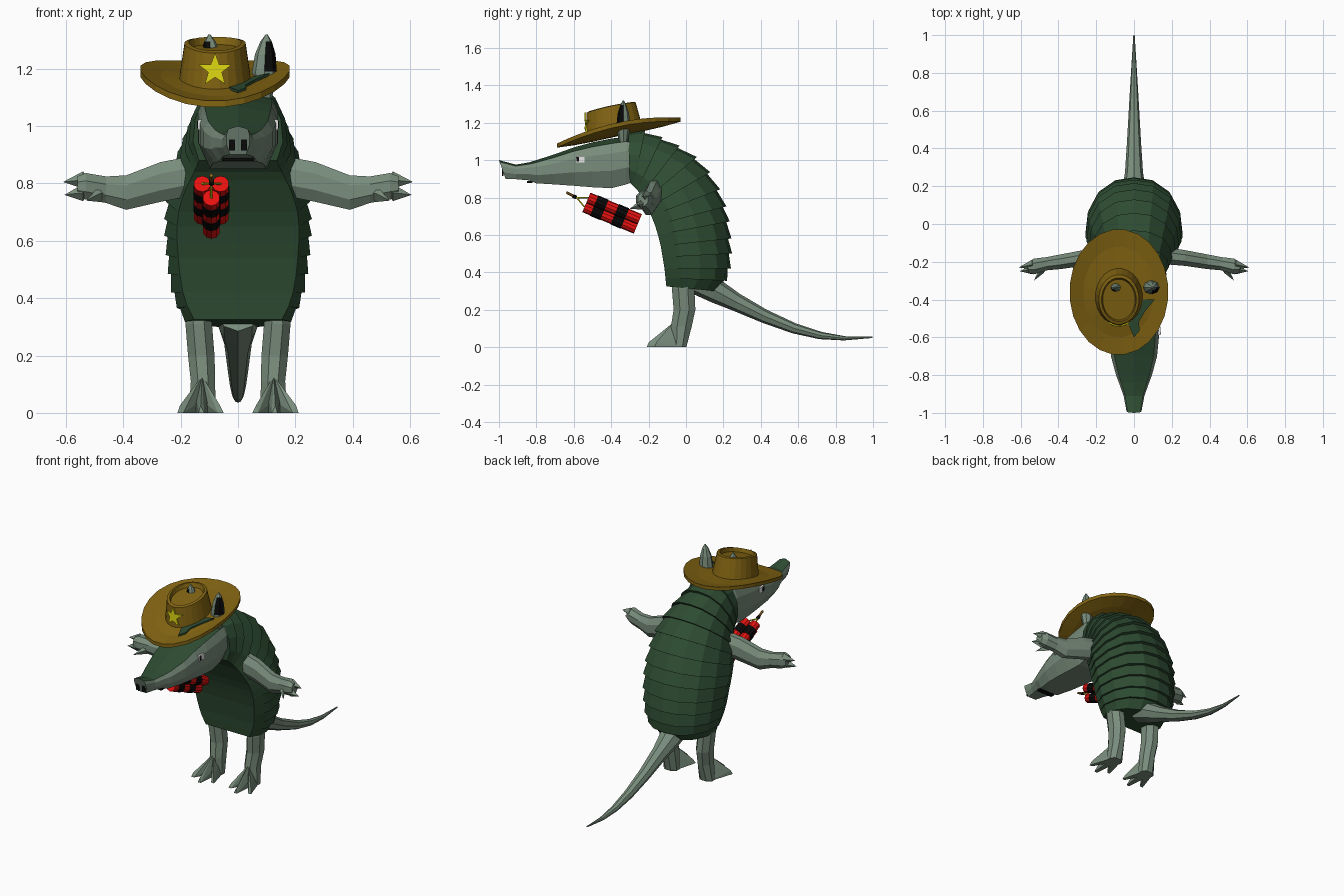
import bpy, bmesh, math
from mathutils import Vector as V

if "Cube" in bpy.data.objects:
    bpy.data.objects.remove(bpy.data.objects["Cube"])


def mat(name, r, g, b):
    m = bpy.data.materials.new(name)
    m.diffuse_color = (r, g, b, 1)
    m.use_nodes = True
    m.node_tree.nodes["Principled BSDF"].inputs["Base Color"].default_value = m.diffuse_color
    return m


GREEN = mat("dark green", .027, .072, .032)
GREY = mat("grey green", .19, .265, .20)
TAN = mat("hat brown", .225, .128, .006)
RED = mat("red", .80, .006, .005)
BLACK = mat("black", .003, .003, .003)
YELLOW = mat("yellow", .75, .70, .006)
FUSE = mat("fuse brown", .30, .14, .02)
WHITE = mat("white", .85, .85, .85)
X, Y, Z = V((1, 0, 0)), V((0, 1, 0)), V((0, 0, 1))


def finish(name, bm, mats, mirror=False):
    bmesh.ops.recalc_face_normals(bm, faces=bm.faces)
    me = bpy.data.meshes.new(name)
    bm.to_mesh(me)
    bm.free()
    for m in mats:
        me.materials.append(m)
    ob = bpy.data.objects.new(name, me)
    bpy.context.collection.objects.link(ob)
    if mirror:
        ob.modifiers.new("mirror", 'MIRROR')
    return ob


def loft(name, rings, mats, mirror=False, rule=None):
    """Skin a list of rings; rule(ring, segment) gives the material index."""
    bm = bmesh.new()
    vs = [[bm.verts.new(p) for p in r] for r in rings]
    n = len(rings[0])
    for i in range(len(vs) - 1):
        for j in range(n):
            k = (j + 1) % n
            f = bm.faces.new((vs[i][j], vs[i][k], vs[i + 1][k], vs[i + 1][j]))
            if rule:
                f.material_index = rule(i, j)
    bm.faces.new(vs[0][::-1])
    bm.faces.new(vs[-1])
    return finish(name, bm, mats, mirror)


def ring(c, u, v, n=8, start=.5):
    a = [2 * math.pi * (i + start) / n for i in range(n)]
    return [V(c) + u * math.cos(t) + v * math.sin(t) for t in a]


def hull(name, pts, m, mirror=False):
    bm = bmesh.new()
    for p in pts:
        bm.verts.new(p)
    bmesh.ops.convex_hull(bm, input=bm.verts)
    return finish(name, bm, [m], mirror)


def box(name, c, s, m, mirror=False):
    pts = [(c[0] + a * s[0] / 2, c[1] + b * s[1] / 2, c[2] + d * s[2] / 2)
           for a in (-1, 1) for b in (-1, 1) for d in (-1, 1)]
    return hull(name, pts, m, mirror)


def rod(name, a, b, r, m, n=10, r2=None):
    a, b = V(a), V(b)
    d = (b - a).normalized()
    u = (X - d * d.x).normalized()
    v = d.cross(u)
    r2 = r if r2 is None else r2
    return loft(name, [ring(a, u * r, v * r, n), ring(b, u * r2, v * r2, n)], [m])


# Banded shell: front y,z / back y,z / half width of each band edge
stations = [(-.30, .88, -.31, 1.15, .16), (-.28, .86, -.22, 1.15, .168),
            (-.26, .84, -.13, 1.115, .18), (-.24, .81, -.04, 1.07, .197),
            (-.225, .78, .05, 1.01, .215), (-.205, .74, .12, .93, .232),
            (-.185, .70, .172, .84, .244), (-.165, .65, .205, .75, .25),
            (-.15, .60, .223, .67, .25), (-.135, .54, .232, .58, .245),
            (-.125, .48, .236, .50, .238), (-.115, .42, .23, .42, .226),
            (-.11, .37, .21, .355, .207), (-.105, .325, .15, .30, .18)]
half = [(.85, 0), (1, .25), (.95, .55), (.75, .8), (.4, .96)]
outline = half + [(0, 1)] + [(-x, s) for x, s in half[::-1]]


def section(st, k):
    fy, fz, by, bz, w = st
    return [V((x * w * (k if s else 1), fy + (by - fy) * s * k, fz + (bz - fz) * s * k))
            for x, s in outline]


bands = []
for top, low in zip(stations, stations[1:]):
    bands += [section(top, .98), section(low, 1.03)]
loft("shell", bands, [GREEN])

# Head: y, half width, top z, bottom z
head = []
for y, w, zt, zb in [(-.26, .13, 1.11, .89), (-.32, .14, 1.125, .87), (-.40, .14, 1.115, .85),
                     (-.50, .138, 1.095, .855), (-.60, .132, 1.068, .863),
                     (-.70, .122, 1.032, .87), (-.80, .095, 1.0, .876),
                     (-.84, .08, .988, .892), (-.91, .055, .976, .898), (-1, .04, 1.0, .90)]:
    h = zt - zb
    side = [(.7 * w, zb), (w, zb + .35 * h), (w, zt - .3 * h), (.85 * w, zt - .1 * h)]
    pts = side + [(0, zt)] + [(-x, z) for x, z in side[::-1]]
    slant = .35 if y == -1 else 0
    head.append([V((x, y + slant * (zt - z), z)) for x, z in pts])
loft("head", head, [GREY, GREEN], rule=lambda i, j: int(j in (3, 4)))
box("nostril", (.021, -.979, .935), (.02, .009, .042), BLACK, True)
box("mouth", (0, -.835, .884), (.11, .03, .01), BLACK)
box("eye", (.133, -.565, 1.005), (.014, .045, .036), WHITE, True)
box("pupil", (.136, -.578, 1.005), (.014, .014, .024), BLACK, True)

# Ears with dark inner faces toward the front and outside
ears = [ring((x, -.335, z), X * rx, Y * ry, 8, 0) for z, x, rx, ry in
        [(1.08, .09, .025, .02), (1.17, .092, .042, .036), (1.19, .092, .043, .037),
         (1.25, .095, .036, .03), (1.295, .098, .02, .016), (1.32, .10, .003, .003)]]
loft("ear", ears, [GREY, BLACK], True, lambda i, j: int(i in (2, 3) and j in (6, 7)))


# Hat, tilted forward with its sides curled up
def hat_point(x, y, dz):
    return V((x, y, 1.135 + .21 * (y + .36) + dz + .045 * ((x + .08) / .262) ** 2))


hat = []
for cy, rx, ry, dz in [(-.36, .10, .13, -.008), (-.36, .19, .24, -.006), (-.36, .262, .333, 0),
                       (-.36, .262, .333, .022), (-.36, .19, .24, .02), (-.385, .125, .15, .03),
                       (-.40, .107, .132, .155), (-.40, .092, .116, .16), (-.40, .086, .108, .135)]:
    hat.append([hat_point(p.x, p.y, dz) for p in ring((-.08, cy, 0), X * rx, Y * ry, 24)])
loft("hat", hat, [TAN])
patch = [(0, -.60), (.03, -.565), (.025, -.52), (.06, -.46), (.11, -.40),
         (.05, -.40), (.03, -.46), (0, -.50), (-.03, -.53)]
loft("hat_patch", [[hat_point(x, y, d) for x, y in patch] for d in (.026, .035)], [GREEN])

# Star badge wrapped on the crown
star = []
for lift in (.143, .151):
    r = []
    for i in range(10):
        a, q = math.pi / 2 + i * math.pi / 5, (.025 if i % 2 else .06)
        dx = q * math.cos(a)
        r.append(V((-.08 + dx, -.392 - lift * math.sqrt(1 - (dx / .12) ** 2),
                    1.195 + q * math.sin(a))))
    star.append(r)
loft("star_badge", star, [YELLOW])

# Arms and claws
arm = [ring((x, y, z), Y * ry, Z * rz) for x, y, z, ry, rz in
       [(.14, -.165, .83, .05, .075), (.27, -.18, .805, .045, .075), (.39, -.20, .768, .042, .065),
        (.46, -.21, .778, .038, .05), (.53, -.225, .79, .045, .05), (.56, -.23, .79, .03, .038)]]
loft("arm", arm, [GREY], True)
for tip, base in [((.61, -.23, .805), (.54, -.215, .812)), ((.605, -.25, .76), (.54, -.24, .768)),
                  ((.53, -.30, .74), (.48, -.235, .765))]:
    b = V(base)
    hull("hand_claw", [V(tip)] + [b + o for o in (X * .02, X * -.02, Y * .026, Y * -.026,
                                                 Z * .03, Z * -.03)], GREY, True)

# Legs and three-toed feet
leg = [ring((x, y, z), X * rx, Y * ry) for x, y, z, rx, ry in
       [(.135, -.015, .40, .05, .06), (.137, -.015, .31, .05, .065), (.128, -.008, .2, .05, .063),
        (.122, -.025, .11, .046, .06), (.125, -.035, 0, .05, .04)]]
loft("leg", leg, [GREY], True)
for tx, ty in [(.062, -.17), (.13, -.21), (.203, -.17)]:
    hull("toe", [(.125, -.07, .13), (.095, 0, 0), (.155, 0, 0), (.1, -.05, .06), (.15, -.05, .06),
                 (tx - .012, ty, 0), (tx + .008, ty, 0), (tx, ty + .01, .025)], GREY, True)

# Tail
tail = [ring((0, y, z), X * rx, (Z + Y * .4) * rz, 8, 0) for y, z, rx, rz in
        [(.06, .345, .07, .06), (.16, .30, .068, .06), (.27, .24, .048, .045), (.42, .165, .038, .034),
         (.58, .10, .029, .026), (.72, .062, .021, .019), (.85, .047, .013, .011), (.997, .053, .004, .004)]]
loft("tail", tail, [GREY])

# Bundle of three sticks with dark straps and fuses
start, axis = V((-.093, -.53, .78)), V((0, .275, -.115))
up = V((0, .115, .275)).normalized()
knot = V((-.093, -.585, .80))
for ox, oz in [(-.032, .02), (.032, .02), (0, -.033)]:
    a = start + X * ox + up * oz
    rod("stick", a, a + axis, .03, RED)
    for t in (.15, .55):
        rod("strap", a + axis * t, a + axis * (t + .2), .0325, BLACK)
    rod("short_fuse", a, knot, .004, YELLOW, 5)
rod("knot", knot, knot + V((0, -.02, .008)), .01, BLACK, 6)
rod("fuse", knot, (-.093, -.64, .828), .007, FUSE, 6)
